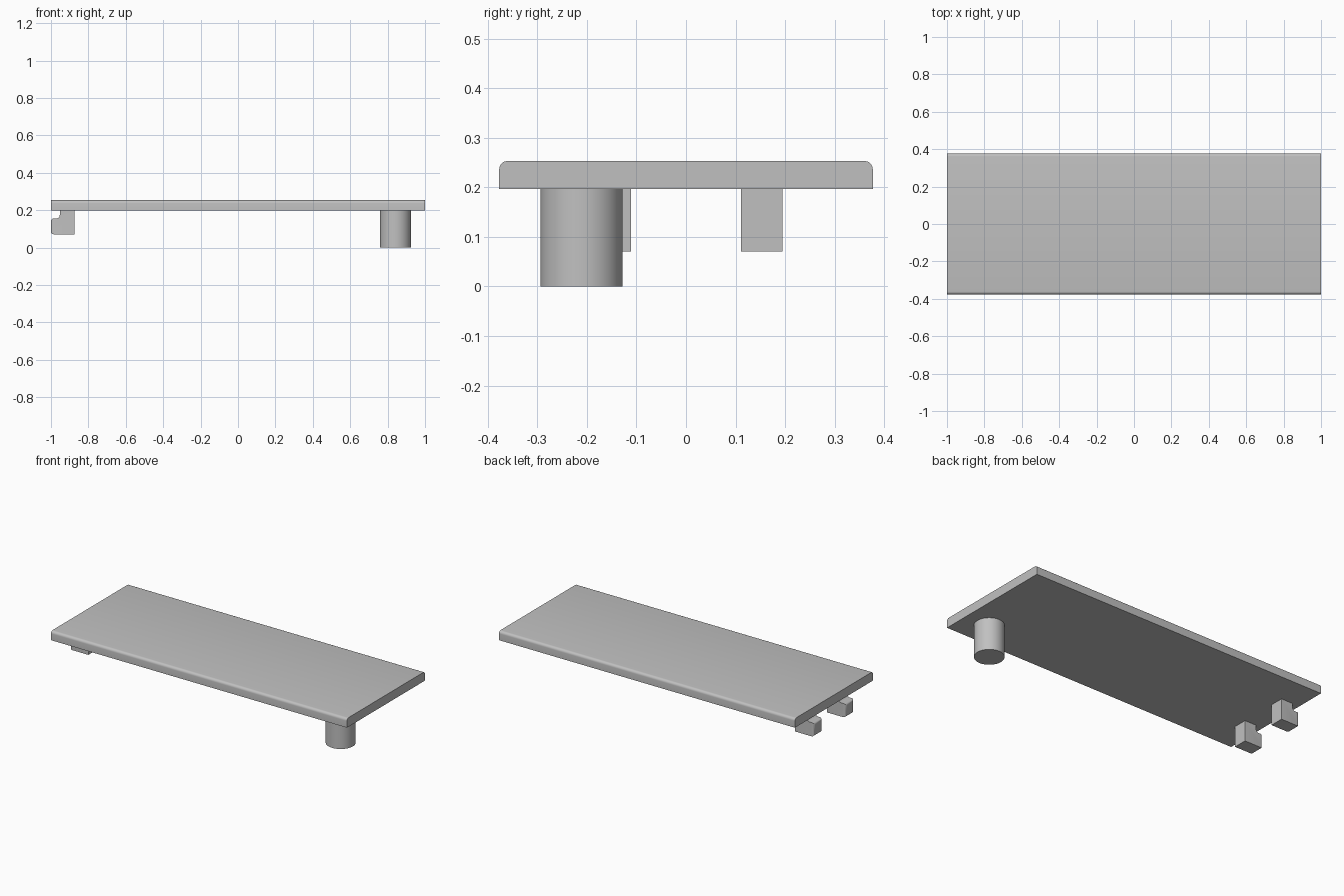
import bpy, bmesh
from mathutils import Vector

cube = bpy.data.objects.get("Cube")
if cube:
    bpy.data.objects.remove(cube, do_unlink=True)

grey = bpy.data.materials.new("light grey")
grey.use_nodes = True
colour = (0.53, 0.53, 0.53, 1)
grey.diffuse_color = colour
grey.node_tree.nodes["Principled BSDF"].inputs["Base Color"].default_value = colour

UNDERSIDE = 0.197


def finish(bm, name):
    bmesh.ops.recalc_face_normals(bm, faces=bm.faces)
    mesh = bpy.data.meshes.new(name)
    bm.to_mesh(mesh)
    bm.free()
    ob = bpy.data.objects.new(name, mesh)
    bpy.context.collection.objects.link(ob)
    mesh.materials.append(grey)
    bpy.ops.object.select_all(action='DESELECT')
    ob.select_set(True)
    bpy.context.view_layer.objects.active = ob
    bpy.ops.object.shade_smooth_by_angle(angle=0.6)
    return ob


def prism(points, depth):
    """Extrude a closed profile along its normal direction."""
    bm = bmesh.new()
    face = bm.faces.new([bm.verts.new(p) for p in points])
    out = bmesh.ops.extrude_face_region(bm, geom=[face])
    verts = [g for g in out["geom"] if isinstance(g, bmesh.types.BMVert)]
    bmesh.ops.translate(bm, verts=verts, vec=depth)
    bmesh.ops.recalc_face_normals(bm, faces=bm.faces)
    return bm


def round_edges(bm, test, radius, segments=5):
    edges = [e for e in bm.edges if test(*[v.co for v in e.verts])]
    bmesh.ops.bevel(bm, geom=edges, offset=radius, segments=segments,
                    profile=0.5, affect='EDGES')


# Flat plate with rounded long upper edges
top = 0.253
half = 0.377
bm = prism([(-1, -half, UNDERSIDE), (-1, half, UNDERSIDE),
            (-1, half, top), (-1, -half, top)], Vector((2, 0, 0)))
round_edges(bm, lambda a, b: min(a.z, b.z) > 0.25 and abs(a.x - b.x) > 1, 0.016)
finish(bm, "plate")

# Round foot under the front corner
bm = bmesh.new()
bmesh.ops.create_cone(bm, cap_ends=True, segments=64, radius1=0.083,
                      radius2=0.083, depth=UNDERSIDE)
bmesh.ops.translate(bm, verts=bm.verts, vec=(0.842, -0.211, UNDERSIDE / 2))
finish(bm, "foot")

# Two hooks at the opposite end, each with a lip pointing outward
inner, neck, tip = -0.875, -0.953, -1
bottom, lip = 0.071, 0.155
for name, y in (("front_hook", -0.195), ("back_hook", 0.111)):
    bm = prism([(inner, y, bottom), (inner, y, UNDERSIDE), (neck, y, UNDERSIDE),
                (neck, y, lip), (tip, y, lip), (tip, y, bottom)],
               Vector((0, 0.084, 0)))
    round_edges(bm, lambda a, b: all(abs(v.x - neck) < 0.001 and
                                     abs(v.z - lip) < 0.001 for v in (a, b)), 0.018)
    round_edges(bm, lambda a, b: max(a.x, b.x) < -0.999, 0.014, 4)
    finish(bm, name)
